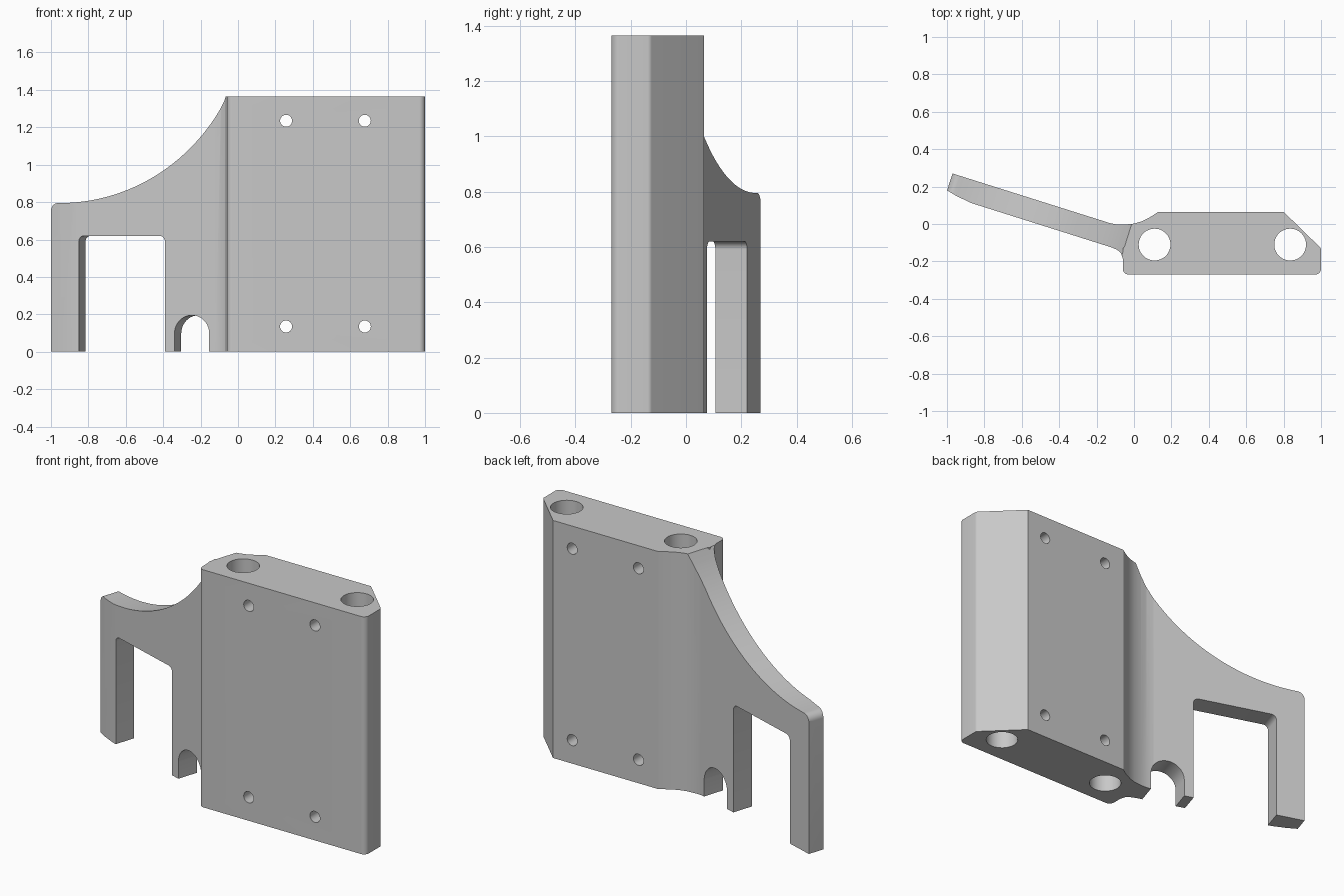
import bpy, bmesh, math
from mathutils import Vector, Matrix

cube = bpy.data.objects.get("Cube")
if cube:
    bpy.data.objects.remove(cube, do_unlink=True)

HEIGHT = 1.365
COLOUR = (0.58, 0.58, 0.58, 1)
grey = bpy.data.materials.new("plain grey")
grey.use_nodes = True
grey.diffuse_color = COLOUR
grey.node_tree.nodes["Principled BSDF"].inputs["Base Color"].default_value = COLOUR


def rounded(points, steps=6):
    """Points are (x, y) or (x, y, radius) for a rounded corner."""
    out, n = [], len(points)
    for i, p in enumerate(points):
        c = Vector(p[:2])
        if len(p) < 3:
            out.append(c)
            continue
        a = (Vector(points[i - 1][:2]) - c).normalized()
        b = (Vector(points[(i + 1) % n][:2]) - c).normalized()
        half = a.angle(b) / 2
        centre = c + (a + b).normalized() * p[2] / math.sin(half)
        start = c + a * p[2] / math.tan(half) - centre
        end = c + b * p[2] / math.tan(half) - centre
        for k in range(steps + 1):
            out.append(centre + start.lerp(end, k / steps).normalized() * p[2])
    return out


def arc(cx, cy, r, a0, a1, steps):
    angles = [math.radians(a0 + (a1 - a0) * k / steps) for k in range(steps + 1)]
    return [(cx + r * math.cos(a), cy + r * math.sin(a)) for a in angles]


def prism(name, points, depth, matrix=Matrix()):
    bm = bmesh.new()
    face = bm.faces.new([bm.verts.new((p[0], p[1], 0)) for p in points])
    top = bmesh.ops.extrude_face_region(bm, geom=[face])["geom"]
    bmesh.ops.translate(bm, vec=(0, 0, depth), verts=[v for v in top if isinstance(v, bmesh.types.BMVert)])
    bm.transform(matrix)
    bmesh.ops.recalc_face_normals(bm, faces=bm.faces)
    mesh = bpy.data.meshes.new(name)
    bm.to_mesh(mesh)
    bm.free()
    mesh.materials.append(grey)
    ob = bpy.data.objects.new(name, mesh)
    bpy.context.collection.objects.link(ob)
    return ob


def combine(ob, other, operation):
    mod = ob.modifiers.new(operation, 'BOOLEAN')
    mod.operation, mod.object, mod.solver = operation, other, 'EXACT'
    bpy.context.view_layer.objects.active = ob
    bpy.ops.object.modifier_apply(modifier=mod.name)
    bpy.data.objects.remove(other, do_unlink=True)


# Main block with chamfered back corners
block = prism("bracket_body", rounded([
    (-0.06, -0.27, 0.03), (1, -0.27, 0.03), (1, -0.13, 0.02),
    (0.8, 0.065), (0.13, 0.065), (-0.06, -0.13)]), HEIGHT)

# Angled wing: plan outline with blends into the block
wing = prism("angled_wing", [
    (-0.97, 0.27), (-1, 0.18), (-0.95, 0.15), (-0.87, 0.112), (-0.12, -0.125),
    (-0.09, -0.138), (-0.07, -0.155), (-0.06, -0.185), (-0.05, -0.185),
    (-0.05, -0.13), (0.13, 0.055), (0.13, 0.065), (0.085, 0.036), (0.04, 0.014),
    (0, 0.002), (-0.05, -0.003), (-0.09, -0.003), (-0.13, 0.005)], HEIGHT)

# Side profile of the wing: sweeping top, leg opening and arched notch
along = Vector((0.954, -0.3, 0)).normalized()
across = along.cross(Vector((0, 0, 1)))
frame = Matrix((along, (0, 0, 1), across)).transposed().to_4x4()
frame.translation = -0.6 * across
R = 1.057
sweep = arc(-0.95, 0.795 + R, R, 270, 332.6, 32)
notch = arc(-0.21, 0.0975, 0.0975, 180, 0, 20)
profile = rounded([
    (-1.007, -0.01), (-0.844, -0.01), (-0.844, 0.62, 0.03), (-0.361, 0.62, 0.03),
    (-0.361, -0.01), (-0.3075, -0.01)] + notch + [(-0.1125, -0.01), (0.3, -0.01),
    (0.3, 1.4), (0.01, 1.4)] + sweep[::-1] + [(-1.007, 0.795, 0.04)])
combine(wing, prism("wing_side_profile", profile, 1.2, frame), 'INTERSECT')
combine(block, wing, 'UNION')

# Vertical bores
for x in (0.11, 0.835):
    bore = prism("bore", arc(x, -0.11, 0.085, 0, 352.5, 47), 2, Matrix.Translation((0, 0, -0.3)))
    combine(block, bore, 'DIFFERENCE')

# Small screw holes through the block
turn = Matrix.Translation((0, 0.5, 0)) @ Matrix.Rotation(math.pi / 2, 4, 'X')
for x in (0.257, 0.678):
    for z in (0.135, 1.235):
        hole = prism("screw_hole", arc(x, z, 0.032, 0, 345, 23), 1, turn)
        combine(block, hole, 'DIFFERENCE')

bpy.ops.object.select_all(action='DESELECT')
block.select_set(True)
bpy.context.view_layer.objects.active = block
bpy.ops.object.shade_smooth_by_angle(angle=math.radians(30))
